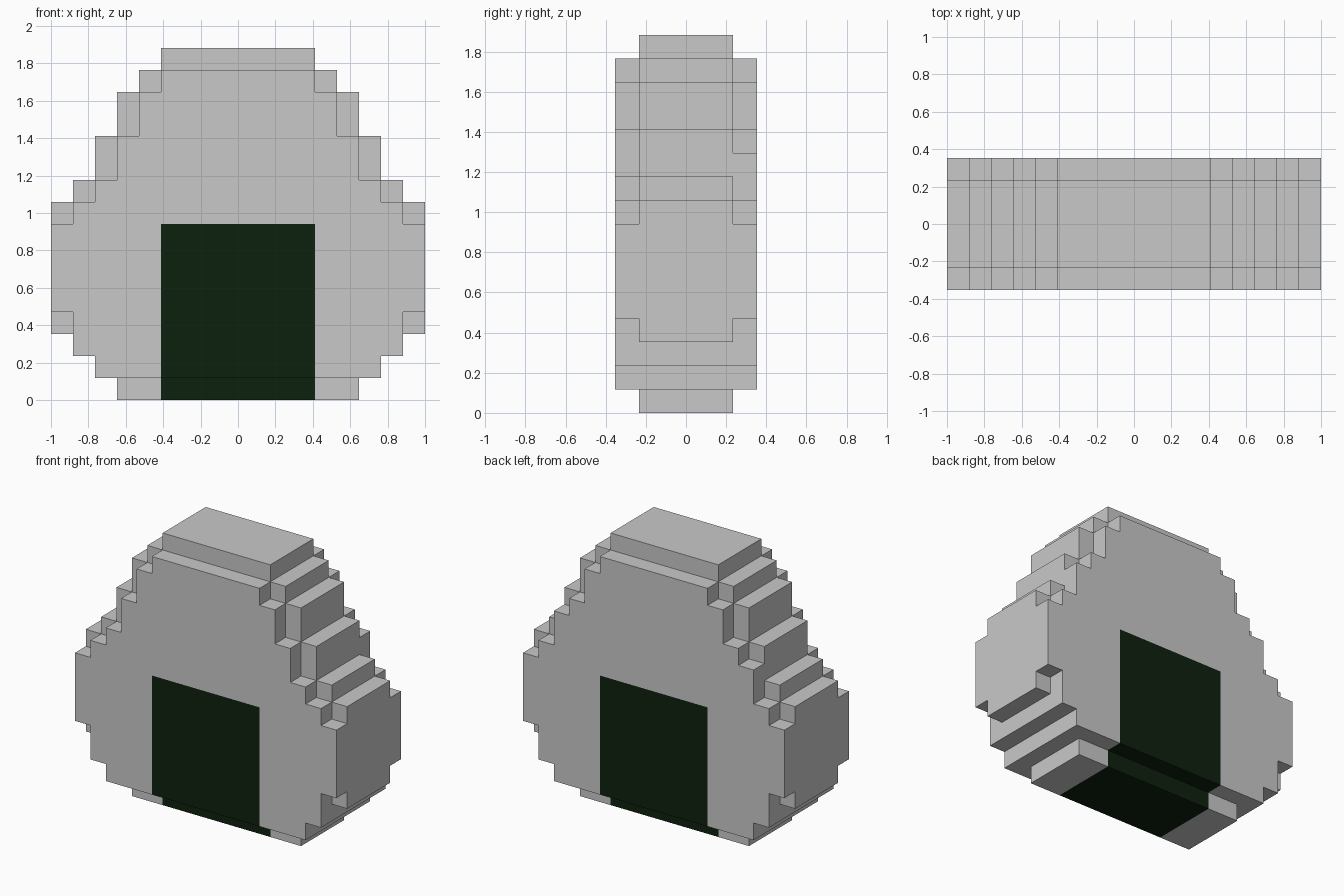
import bpy, bmesh
from mathutils import Vector

if "Cube" in bpy.data.objects:
    bpy.data.objects.remove(bpy.data.objects["Cube"])

U = 2 / 17                      # block size: the model is 17 blocks wide

# Half-width in whole blocks (each row spans -n..n) from bottom row to top; -1 = empty
CORE = [5, 6, 7, 8, 8, 8, 8, 8, 8, 7, 6, 6, 5, 5, 4, 3]
FRONT = [-1, 6, 7, 7, 8, 8, 8, 8, 7, 6, 5, 5, 4, 4, 3, -1]
BACK = FRONT.copy()
BACK[10] = 6
LAYERS = [FRONT] + [CORE] * 4 + [BACK]


def material(name, rgb):
    m = bpy.data.materials.new(name)
    m.diffuse_color = (*rgb, 1)
    m.use_nodes = True
    m.node_tree.nodes["Principled BSDF"].inputs["Base Color"].default_value = m.diffuse_color
    return m


def filled(x, y, z):
    return 0 <= y < 6 and 0 <= z < 16 and abs(x) <= LAYERS[y][z]


# Stepped rice ball: only the exposed block faces are made
bm = bmesh.new()
for y in range(6):
    for z in range(16):
        for x in range(-8, 9):
            if not filled(x, y, z):
                continue
            c = Vector((x, y - 2.5, z + 0.5))
            for axis in range(3):
                for s in (-1, 1):
                    n = Vector((0, 0, 0))
                    n[axis] = s
                    if filled(x + int(n.x), y + int(n.y), z + int(n.z)):
                        continue
                    a = Vector((0, 0, 0))
                    a[(axis + 1) % 3] = 0.5
                    b = n.cross(a)
                    mid = c + n * 0.5
                    f = bm.faces.new([bm.verts.new((mid + d) * U)
                                      for d in (-a - b, a - b, a + b, b - a)])
                    # Seaweed strip: wraps the lower middle, front, base and back
                    f.material_index = int(abs(x) <= 3 and z < 8)

# Weld the blocks and merge flat areas of one colour
bmesh.ops.remove_doubles(bm, verts=bm.verts, dist=U * 0.01)
bmesh.ops.dissolve_limit(bm, angle_limit=0.01, verts=bm.verts, edges=bm.edges,
                         delimit={'MATERIAL'})

mesh = bpy.data.meshes.new("rice_ball")
bm.to_mesh(mesh)
bm.free()
mesh.materials.append(material("rice_grey_white", (0.584, 0.584, 0.584)))
mesh.materials.append(material("seaweed_dark_green", (0.004, 0.015, 0.004)))
bpy.context.collection.objects.link(bpy.data.objects.new("rice_ball", mesh))
